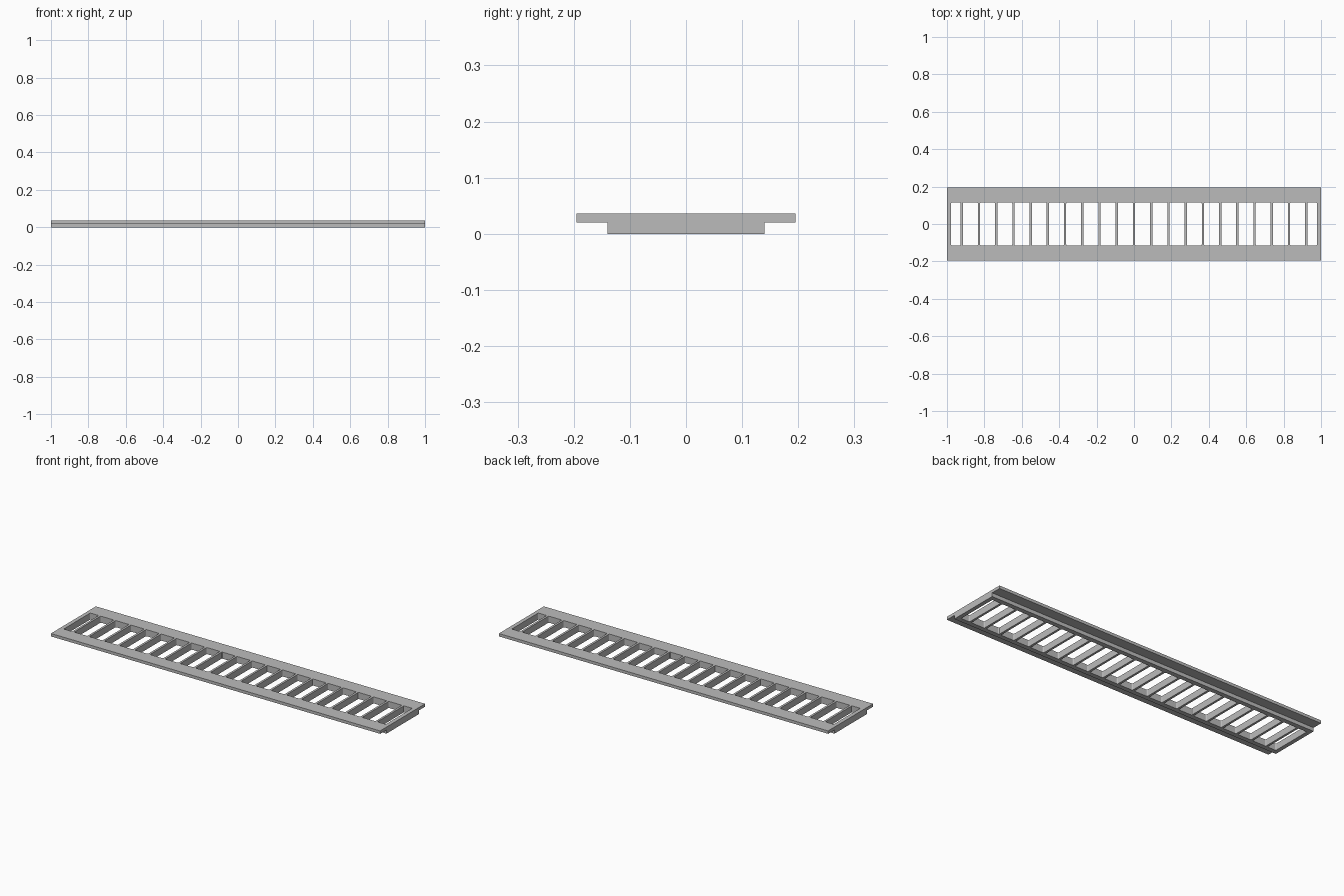
import bpy, bmesh

cube = bpy.data.objects.get("Cube")
if cube:
    bpy.data.objects.remove(cube, do_unlink=True)

LENGTH, TOP, STEP = 2.0, 0.036, 0.0921
BAR, SLOT_Y, SLOT_END = 0.012, 0.115, 0.978

metal = bpy.data.materials.new("grey_metal")
metal.use_nodes = True
grey = (0.5, 0.5, 0.5, 1)
metal.diffuse_color = grey
metal.node_tree.nodes["Principled BSDF"].inputs["Base Color"].default_value = grey


def make_object(name, bm):
    bmesh.ops.recalc_face_normals(bm, faces=bm.faces)
    mesh = bpy.data.meshes.new(name)
    bm.to_mesh(mesh)
    bm.free()
    mesh.materials.append(metal)
    obj = bpy.data.objects.new(name, mesh)
    bpy.context.collection.objects.link(obj)
    return obj


# Stepped cross-section swept along the length
half = [(0.14, 0), (0.14, 0.02), (0.195, 0.02), (0.195, TOP)]
profile = half + [(-y, z) for y, z in reversed(half)]
bm = bmesh.new()
section = bm.faces.new([bm.verts.new((-LENGTH / 2, y, z)) for y, z in profile])
swept = bmesh.ops.extrude_face_region(bm, geom=[section])["geom"]
bmesh.ops.translate(bm, vec=(LENGTH, 0, 0),
                    verts=[v for v in swept if isinstance(v, bmesh.types.BMVert)])
grille = make_object("vent_grille", bm)

# Slot cutters between the bars, with slightly rounded corners
bars = [k * STEP for k in range(-10, 11)]
starts = [-SLOT_END] + [x + BAR / 2 for x in bars]
ends = [x - BAR / 2 for x in bars] + [SLOT_END]
bm = bmesh.new()
for x0, x1 in zip(starts, ends):
    verts = bmesh.ops.create_cube(bm, size=1)["verts"]
    bmesh.ops.scale(bm, vec=(x1 - x0, 2 * SLOT_Y, 0.2), verts=verts)
    bmesh.ops.translate(bm, vec=((x0 + x1) / 2, 0, 0), verts=verts)
upright = [e for e in bm.edges if abs(e.verts[0].co.z - e.verts[1].co.z) > 0.1]
bmesh.ops.bevel(bm, geom=upright, offset=0.005, segments=3, profile=0.5, affect='EDGES')
cutter = make_object("slot_cutter", bm)
cutter.hide_render = True

# Cut the slots, leaving the cross bars
cut = grille.modifiers.new("slots", 'BOOLEAN')
cut.operation = 'DIFFERENCE'
cut.solver = 'EXACT'
cut.object = cutter
bpy.context.view_layer.objects.active = grille
grille.select_set(True)
bpy.ops.object.modifier_apply(modifier=cut.name)
bpy.data.objects.remove(cutter, do_unlink=True)
